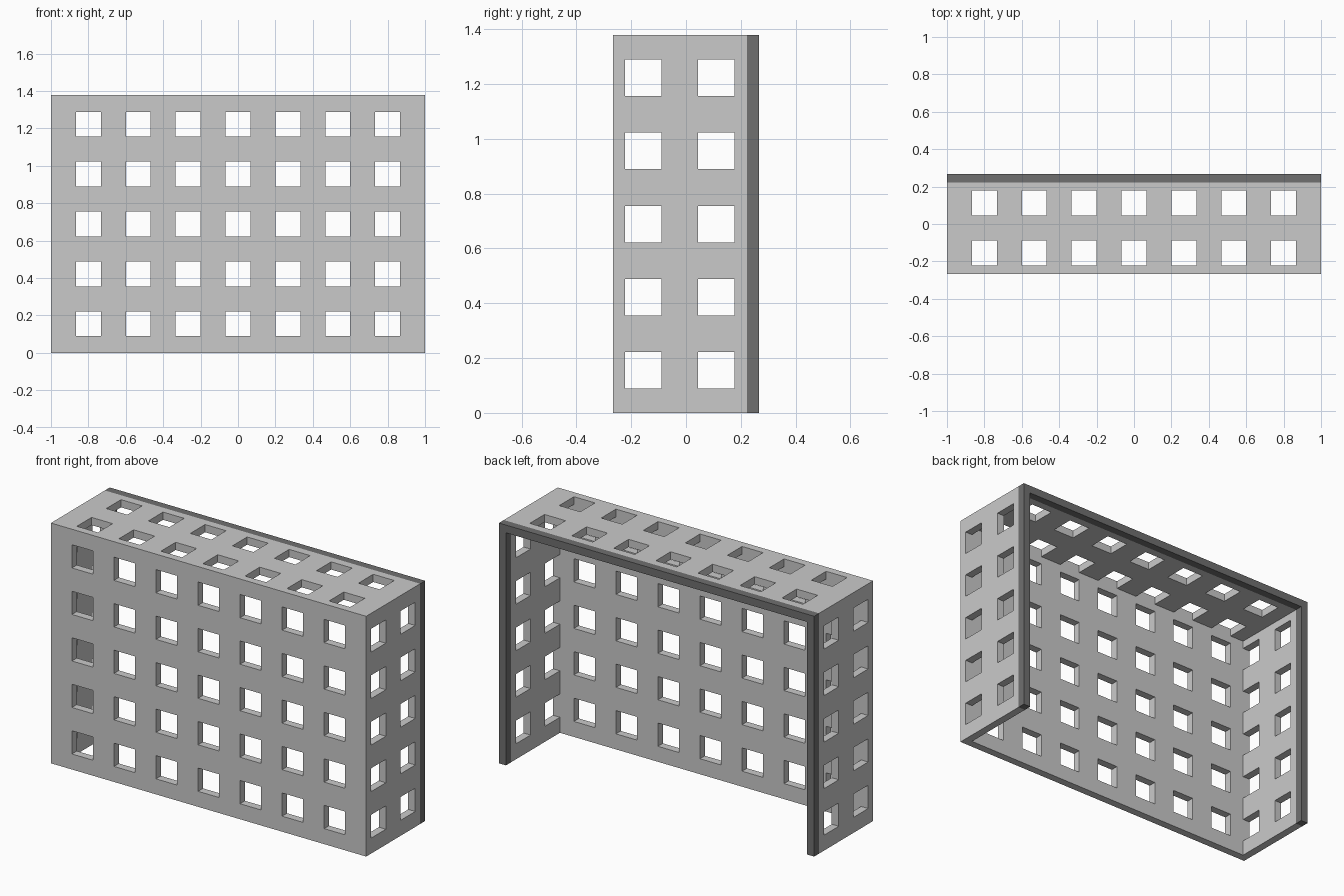
import bpy, bmesh
from mathutils import Vector

if "Cube" in bpy.data.objects:
    bpy.data.objects.remove(bpy.data.objects["Cube"])

U = 2 / 45                      # wall thickness, the basic module
W, D, H = 45, 12, 31            # overall size in modules

# window openings along each axis, in modules
WIN_X = [(3 + 6 * i, 6 + 6 * i) for i in range(7)]
WIN_Y = [(1, 4), (7, 10)]
WIN_Z = [(2 + 6 * i, 5 + 6 * i) for i in range(5)]


def cuts(windows, size):
    return sorted({0, 1, size - 1, size} | {v for w in windows for v in w})


CUTS = (cuts(WIN_X, W), cuts(WIN_Y, D), cuts(WIN_Z, H))


def inside(v, windows):
    return any(a < v < b for a, b in windows)


def solid(x, y, z):
    """True where the open-backed, open-bottomed shell has material."""
    if not (0 < x < W and 0 < y < D and 0 < z < H):
        return False
    wx, wy, wz = inside(x, WIN_X), inside(y, WIN_Y), inside(z, WIN_Z)
    if y < 1:                              # front wall
        return not (wx and wz)
    if x < 1 or x > W - 1:                 # side walls
        return not (wy and wz)
    if z > H - 1:                          # top wall
        return not (wx and wy)
    return False


def build(name, material, belongs):
    """Make the outer skin of all solid cells that belong to this part."""
    bm = bmesh.new()
    spans = [list(zip(c, c[1:])) for c in CUTS]
    for sx in spans[0]:
        for sy in spans[1]:
            for sz in spans[2]:
                cell = (sx, sy, sz)
                mid = [(a + b) / 2 for a, b in cell]
                if not (solid(*mid) and belongs(*mid)):
                    continue
                for ax in range(3):
                    u, v = (ax + 1) % 3, (ax + 2) % 3
                    for side in (0, 1):
                        probe = list(mid)
                        probe[ax] = cell[ax][side] + (0.5 if side else -0.5)
                        if solid(*probe):
                            continue
                        ring = [(0, 0), (1, 0), (1, 1), (0, 1)]
                        if not side:
                            ring.reverse()
                        verts = []
                        for i, j in ring:
                            p = [0, 0, 0]
                            p[ax], p[u], p[v] = cell[ax][side], cell[u][i], cell[v][j]
                            verts.append(bm.verts.new(
                                Vector((p[0] - W / 2, p[1] - D / 2, p[2])) * U))
                        bm.faces.new(verts)
    bmesh.ops.remove_doubles(bm, verts=bm.verts[:], dist=1e-4)
    mesh = bpy.data.meshes.new(name)
    bm.to_mesh(mesh)
    bm.free()
    mesh.materials.append(material)
    obj = bpy.data.objects.new(name, mesh)
    bpy.context.collection.objects.link(obj)


def colour(name, value):
    m = bpy.data.materials.new(name)
    m.diffuse_color = (value, value, value, 1)
    m.use_nodes = True
    m.node_tree.nodes["Principled BSDF"].inputs["Base Color"].default_value = m.diffuse_color
    return m


# pierced walls, then the dark rim around the open back
build("window_walls", colour("light grey", 0.59), lambda x, y, z: y < D - 1)
build("back_rim", colour("dark grey", 0.16), lambda x, y, z: y > D - 1)
